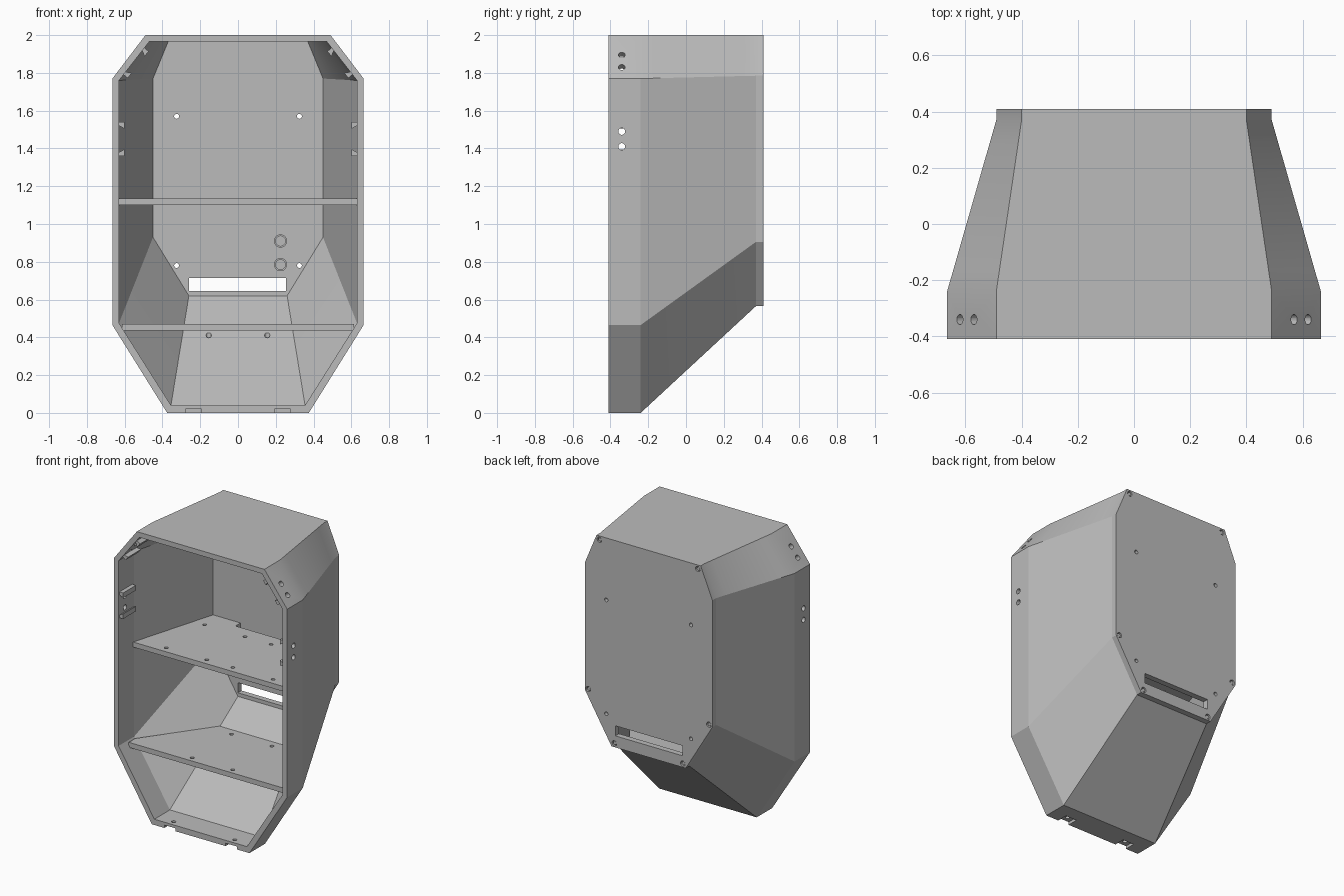
import bpy, bmesh, math
from mathutils import Vector, Matrix

if "Cube" in bpy.data.objects:
    bpy.data.objects.remove(bpy.data.objects["Cube"], do_unlink=True)

GREY = (0.5, 0.5, 0.5, 1.0)
grey = bpy.data.materials.new("plain grey")
grey.use_nodes = True
grey.diffuse_color = GREY
grey.node_tree.nodes["Principled BSDF"].inputs["Base Color"].default_value = GREY

FRONT, BEND, RIM, BACK = -0.41, -0.24, 0.37, 0.41


def make_object(name, bm):
    bmesh.ops.recalc_face_normals(bm, faces=bm.faces)
    mesh = bpy.data.meshes.new(name)
    bm.to_mesh(mesh)
    bm.free()
    mesh.materials.append(grey)
    obj = bpy.data.objects.new(name, mesh)
    bpy.context.collection.objects.link(obj)
    return obj


def smooth(obj, degrees=15):
    bpy.ops.object.select_all(action="DESELECT")
    obj.select_set(True)
    bpy.context.view_layer.objects.active = obj
    bpy.ops.object.shade_smooth_by_angle(angle=math.radians(degrees))


def add_cylinder(bm, centre, axis, radius, length):
    turn = Vector(axis).to_track_quat("Z", "Y").to_matrix().to_4x4()
    bmesh.ops.create_cone(bm, cap_ends=True, segments=20, radius1=radius, radius2=radius,
                          depth=length, matrix=Matrix.Translation(centre) @ turn)


def add_box(bm, low, high):
    low, high = Vector(low), Vector(high)
    bmesh.ops.create_cube(bm, size=1, matrix=Matrix.Translation((low + high) / 2)
                          @ Matrix.Diagonal((high - low).to_4d()))


def add_prism(bm, points, offset):
    face = bm.faces.new([bm.verts.new(p) for p in points])
    extruded = bmesh.ops.extrude_face_region(bm, geom=[face])["geom"]
    bmesh.ops.translate(bm, vec=offset, verts=[v for v in extruded if isinstance(v, bmesh.types.BMVert)])


def cut(obj, cutter_bm):
    cutter = make_object("cutter", cutter_bm)
    cutter.hide_render = True
    mod = obj.modifiers.new("cut", "BOOLEAN")
    mod.object, mod.operation, mod.solver, mod.use_self = cutter, "DIFFERENCE", "EXACT", True
    graph = bpy.context.evaluated_depsgraph_get()
    mesh = bpy.data.meshes.new_from_object(obj.evaluated_get(graph))
    obj.modifiers.clear()
    obj.data = mesh
    bpy.data.objects.remove(cutter, do_unlink=True)


# Cross-sections: bottom half width, bottom z, side half width, lower z, upper z, top half width, top z
OUTER_FRONT = (0.375, 0, 0.665, 0.465, 1.77, 0.49, 2)
OUTER_BACK = (0.285, 0.565, 0.49, 0.905, 1.785, 0.40, 2)
INNER_FRONT = (0.355, 0.04, 0.63, 0.475, 1.76, 0.47, 1.965)
INNER_BACK = (0.26, 0.62, 0.45, 0.93, 1.77, 0.37, 1.965)


def octagon(section, y):
    bx, bz, sx, low, high, tx, tz = section
    half = [(bx, bz), (sx, low), (sx, high), (tx, tz)]
    return [(x, y, z) for x, z in half] + [(-x, y, z) for x, z in reversed(half)]


def taper(front, back, steps=8):
    rings = []
    for i in range(steps + 1):
        t = i / steps
        section = [a + (b - a) * t for a, b in zip(front, back)]
        rings.append(octagon(section, BEND + (RIM - BEND) * t))
    return rings


# Hollow cabinet, lofted from the outer back round the front lip to the inner back
rings = [octagon(OUTER_BACK, BACK)] + taper(OUTER_FRONT, OUTER_BACK)[::-1]
rings += [octagon(OUTER_FRONT, FRONT), octagon(INNER_FRONT, FRONT)]
rings += taper(INNER_FRONT, INNER_BACK)
bm = bmesh.new()
loops = [[bm.verts.new(p) for p in ring] for ring in rings]
for a, b in zip(loops, loops[1:]):
    for i in range(len(a)):
        j = (i + 1) % len(a)
        bm.faces.new((a[i], a[j], b[j], b[i]))
bm.faces.new(loops[0])
bm.faces.new(loops[-1])
cabinet = make_object("cabinet", bm)

# Openings in the cabinet
bm = bmesh.new()
add_box(bm, (-0.26, 0.3, 0.645), (0.255, 0.5, 0.715))
for s in (-1, 1):
    for z in (0.78, 1.57):
        add_cylinder(bm, (s * 0.325, 0.39, z), (0, 1, 0), 0.013, 0.12)
    for x, z in ((0.378, 1.973), (0.463, 0.915), (0.263, 0.592)):
        add_cylinder(bm, (s * x, BACK, z), (0, 1, 0), 0.018, 0.03)
    for z in (1.41, 1.49):
        add_cylinder(bm, (s * 0.65, -0.34, z), (1, 0, 0), 0.018, 0.12)
    for x, z in ((0.62, 1.83), (0.57, 1.895)):
        add_cylinder(bm, (s * x, -0.34, z), (s * 0.23, 0, 0.175), 0.018, 0.1)
    add_box(bm, (s * 0.235 - 0.043, -0.45, -0.02), (s * 0.235 + 0.043, -0.335, 0.02))
    add_cylinder(bm, (s * 0.235, -0.37, 0.04), (0, 0, 1), 0.014, 0.06)
    add_cylinder(bm, (s * 0.155, 0.15, 0.43), (0, 0, 1), 0.014, 0.09)
cut(cabinet, bm)
smooth(cabinet)


# Shelves with screw holes
def shelf(name, half_outline, z, holes):
    outline = [(x, y, z) for x, y in half_outline]
    outline += [(-x, y, z) for x, y in reversed(half_outline)]
    bm = bmesh.new()
    add_prism(bm, outline, (0, 0, 0.035))
    obj = make_object(name, bm)
    bm = bmesh.new()
    for x, y in holes:
        for s in (-1, 1):
            add_cylinder(bm, (s * x, y, z), (0, 0, 1), 0.013, 0.2)
    cut(obj, bm)
    smooth(obj)


shelf("upper_shelf", [(0.63, -0.25), (0.45, 0.37), (0.24, 0.37), (0.24, 0.315)], 1.1,
      [(x, y) for x in (0.1, 0.41) for y in (-0.2, 0.22)])
shelf("lower_shelf", [(0.615, -0.32), (0.615, -0.25), (0.285, 0.205)], 0.435,
      [(0.155, -0.28), (0.155, 0.15)])

# Undercut mounting rails on the side walls and upper corners
RAIL = [(0, 0.072), (0, 0.09), (0.03, 0.09), (0.03, 0.055)]
for side, s in (("left", 1), ("right", -1)):
    for place, centre, slope in (("side", (0.632, 1.45), (0, 1)), ("corner", (0.552, 1.862), (-0.16, 0.205))):
        along = Vector(slope).normalized()
        inward = Vector((-along.y, along.x))
        bm = bmesh.new()
        for end in (-1, 1):
            flat = [Vector(centre) + inward * d + along * (end * t) for d, t in RAIL]
            add_prism(bm, [(s * p.x, -0.40, p.y) for p in flat], (0, 0.14, 0))
        make_object(f"{side}_{place}_rails", bm)

# Raised rings on the inside of the back wall
for name, z in (("upper_ring", 0.91), ("lower_ring", 0.785)):
    bm = bmesh.new()
    add_cylinder(bm, (0.225, 0.365, z), (0, 1, 0), 0.035, 0.02)
    ring = make_object(name, bm)
    bm = bmesh.new()
    add_cylinder(bm, (0.225, 0.365, z), (0, 1, 0), 0.026, 0.1)
    cut(ring, bm)
    smooth(ring, 30)

# Screws sunk into the back corners
bm = bmesh.new()
for s in (-1, 1):
    for x, z in ((0.378, 1.973), (0.463, 0.915), (0.263, 0.592)):
        add_cylinder(bm, (s * x, 0.398, z), (0, 1, 0), 0.012, 0.014)
smooth(make_object("back_screws", bm), 30)
